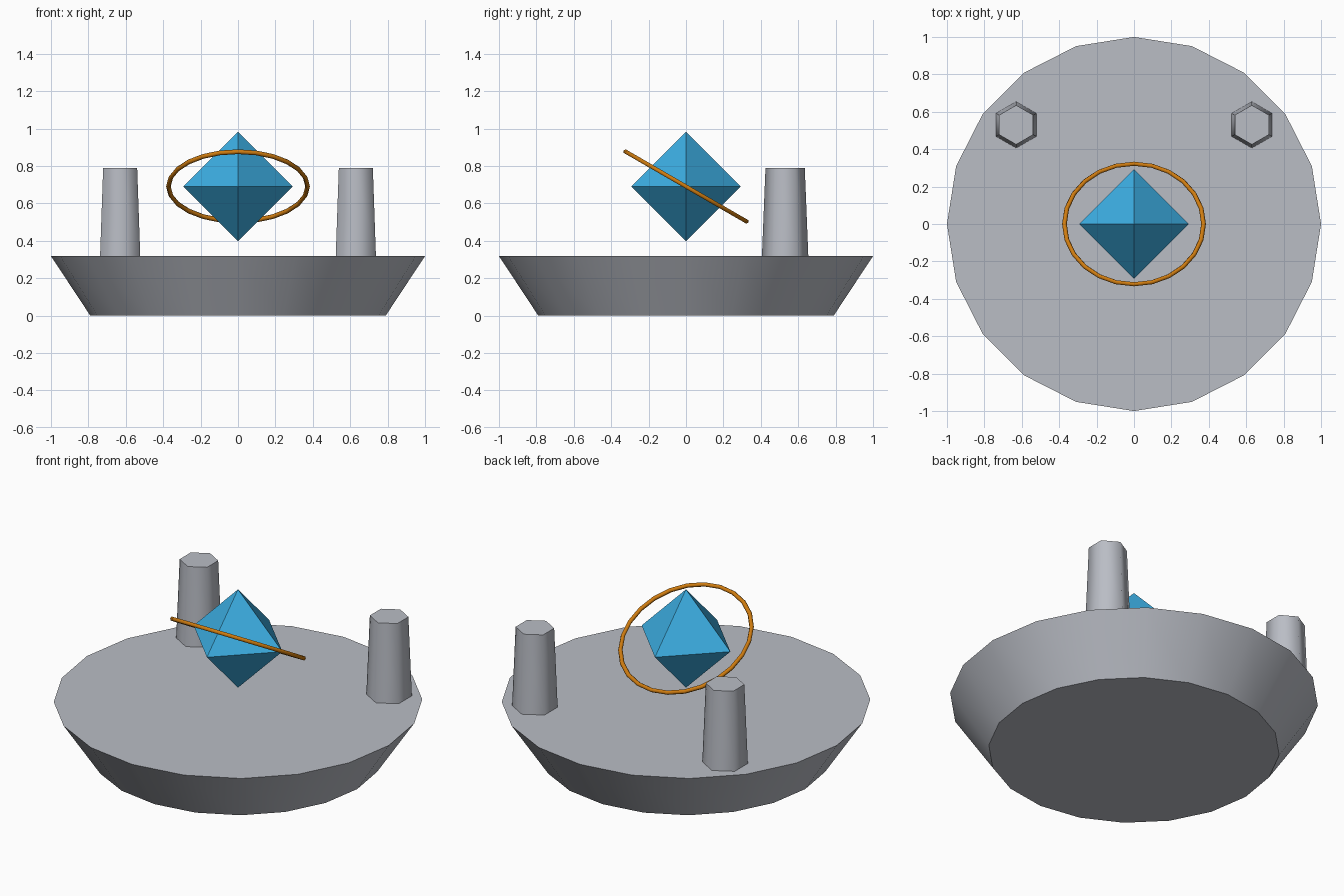
import bpy, math

if "Cube" in bpy.data.objects:
    bpy.data.objects.remove(bpy.data.objects["Cube"])

def material(name, rgb):
    m = bpy.data.materials.new(name)
    m.diffuse_color = (*rgb, 1)
    m.use_nodes = True
    m.node_tree.nodes["Principled BSDF"].inputs["Base Color"].default_value = m.diffuse_color
    return m

GREY = material("stone grey", (0.49, 0.51, 0.56))
BLUE = material("crystal blue", (0.045, 0.42, 0.76))
ORANGE = material("ring orange", (0.62, 0.2, 0.005))

def finish(name, mat, smooth=None):
    ob = bpy.context.object
    ob.name = ob.data.name = name
    ob.data.materials.append(mat)
    if smooth:
        bpy.ops.object.shade_smooth_by_angle(angle=math.radians(smooth))
    return ob

def frustum(name, sides, r1, r2, z0, z1, x, y, smooth):
    bpy.ops.mesh.primitive_cone_add(vertices=sides, radius1=r1, radius2=r2,
                                    depth=z1 - z0, location=(x, y, (z0 + z1) / 2))
    return finish(name, GREY, smooth)

# Dish-shaped base, wider at the top
frustum("base", 20, 0.79, 1.0, 0, 0.318, 0, 0, 30)

# Two tapered hexagonal posts at the back
for side, x in (("left", -0.63), ("right", 0.63)):
    frustum(side + "_post", 6, 0.124, 0.105, 0.318, 0.79, x, 0.53, 65)

# Floating octahedral crystal: two four-sided pyramids as one mesh
R, Z = 0.294, 0.69
verts = [(R * math.cos(i * math.pi / 2), R * math.sin(i * math.pi / 2), 0) for i in range(4)]
verts += [(0, 0, R), (0, 0, -R)]
faces = []
for i in range(4):
    j = (i + 1) % 4
    faces += [(i, j, 4), (j, i, 5)]
mesh = bpy.data.meshes.new("crystal")
mesh.from_pydata(verts, [], faces)
crystal = bpy.data.objects.new("crystal", mesh)
crystal.location.z = Z
bpy.context.collection.objects.link(crystal)
mesh.materials.append(BLUE)

# Tilted ring around the crystal
bpy.ops.mesh.primitive_torus_add(major_radius=0.372, minor_radius=0.0125,
                                 major_segments=24, minor_segments=6,
                                 location=(0, 0, Z), rotation=(math.radians(-30), 0, 0))
finish("ring", ORANGE, 65)
